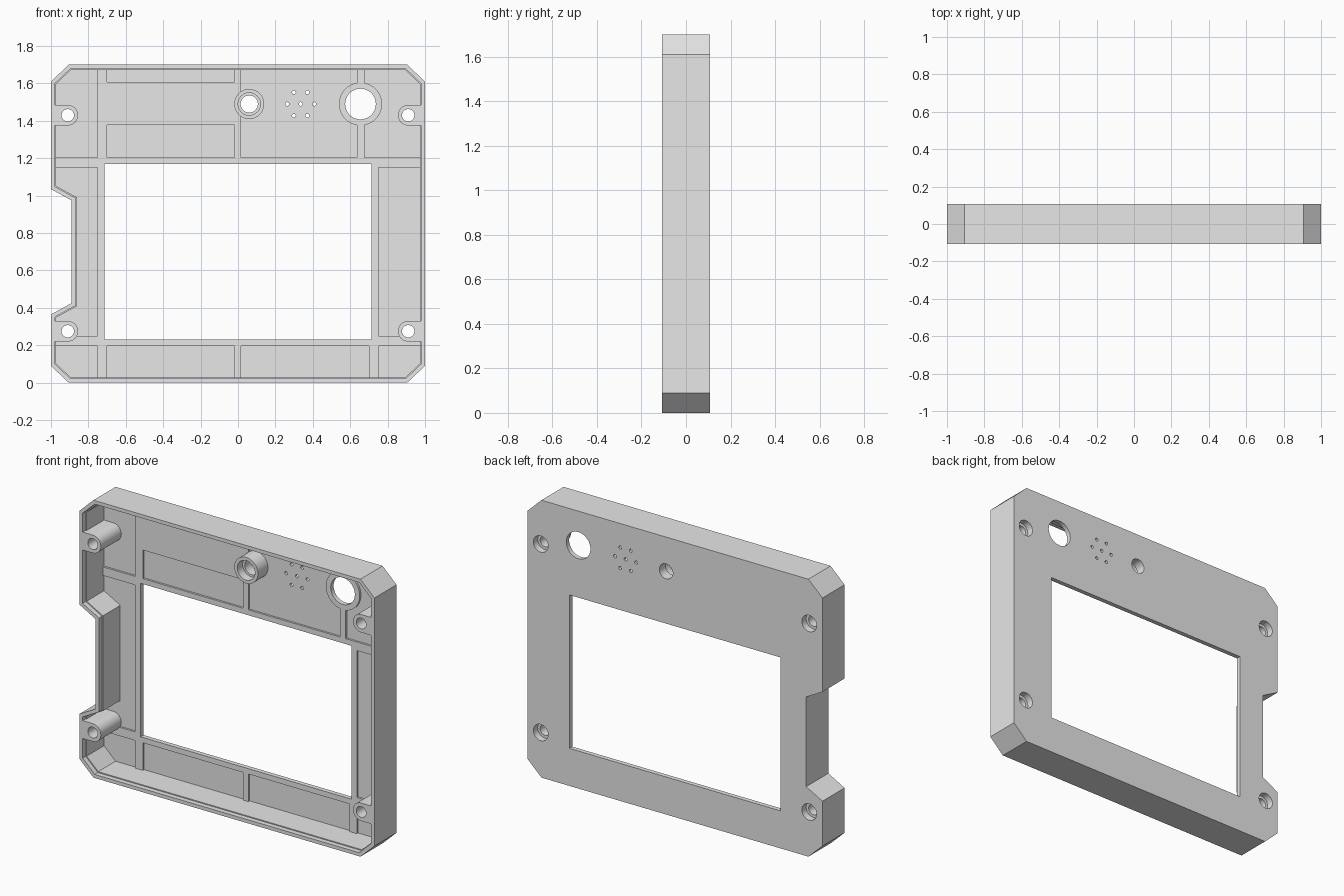
import bpy, bmesh
from math import cos, sin, pi, radians
from mathutils import Vector

cube = bpy.data.objects.get("Cube")
if cube:
    bpy.data.objects.remove(cube, do_unlink=True)

FRONT, BACK = -0.107, 0.107
FLOOR, RIB = 0.091, 0.079      # plate inner face, rib top
SINK = 0.099                   # depth that added parts reach into the plate
SEGMENTS = 40

grey = bpy.data.materials.new("light_grey_plastic")
grey.use_nodes = True
grey.diffuse_color = (0.8, 0.8, 0.8, 1)
grey.node_tree.nodes["Principled BSDF"].inputs["Base Color"].default_value = (0.8, 0.8, 0.8, 1)


def prism(name, points, y0, y1):
    """Extrude an x/z polygon from y0 to y1."""
    bm = bmesh.new()
    face = bm.faces.new([bm.verts.new((x, y0, z)) for x, z in points])
    ext = bmesh.ops.extrude_face_region(bm, geom=[face])
    bmesh.ops.translate(bm, vec=(0, y1 - y0, 0),
                        verts=[v for v in ext["geom"] if isinstance(v, bmesh.types.BMVert)])
    bmesh.ops.recalc_face_normals(bm, faces=bm.faces)
    mesh = bpy.data.meshes.new(name)
    bm.to_mesh(mesh)
    bm.free()
    mesh.materials.append(grey)
    obj = bpy.data.objects.new(name, mesh)
    bpy.context.collection.objects.link(obj)
    return obj


def box(name, x0, x1, z0, z1, y0, y1):
    return prism(name, [(x0, z0), (x1, z0), (x1, z1), (x0, z1)], y0, y1)


def disc(name, x, z, r, y0, y1, n=SEGMENTS):
    return prism(name, [(x + r * cos(2 * pi * i / n), z + r * sin(2 * pi * i / n))
                        for i in range(n)], y0, y1)


def inset(points, d):
    """Offset a counter-clockwise polygon inward."""
    pts = [Vector(p) for p in points]
    result = []
    for i, p in enumerate(pts):
        a = (p - pts[i - 1]).normalized()
        b = (pts[(i + 1) % len(pts)] - p).normalized()
        n1, n2 = Vector((-a.y, a.x)), Vector((-b.y, b.x))
        result.append(tuple(p + (n1 + n2) * d / (1 + n1.dot(n2))))
    return result


def combine(target, tool, operation):
    """Apply a boolean and remove the tool object."""
    mod = target.modifiers.new("bool", "BOOLEAN")
    mod.operation, mod.solver, mod.object = operation, "EXACT", tool
    deps = bpy.context.evaluated_depsgraph_get()
    mesh = bpy.data.meshes.new_from_object(target.evaluated_get(deps))
    target.modifiers.clear()
    target.data = mesh
    bpy.data.objects.remove(tool, do_unlink=True)


def add(tool):
    combine(housing, tool, "UNION")


def cut(tool):
    combine(housing, tool, "DIFFERENCE")


# Outer shell: chamfered corners and a notch in the -x side
outline = [(-0.905, 0), (0.905, 0), (1, 0.09), (1, 1.61), (0.905, 1.7), (-0.905, 1.7),
           (-1, 1.61), (-1, 1.035), (-0.89, 0.975), (-0.89, 0.425), (-1, 0.365), (-1, 0.09)]
housing = prism("bezel_housing", outline, FRONT, BACK)
cut(prism("cavity", inset(outline, 0.028), FRONT - 0.1, FLOOR))
cut(prism("front_rabbet", inset(outline, 0.022), FRONT - 0.1, FRONT + 0.03))

# Stiffening ribs and the raised pad on the plate: x0, x1, z0, z1
ribs = [
    (-0.985, 0.985, 1.15, 1.203), (-0.985, 0.985, 0.197, 0.25),
    (-0.752, -0.7, 0.015, 1.685), (0.7, 0.75, 0.015, 1.19),
    (-0.02, 0.015, 0.015, 0.21), (-0.02, 0.015, 1.19, 1.685),
    (-0.73, 0.0, 1.378, 1.608), (0.637, 0.675, 1.19, 1.685),
]
for r in ribs:
    add(box("rib", *r, RIB, SINK))

# Large round opening ring and the button boss
RING, BUTTON, HOLE_Z = 0.655, 0.06, 1.49
add(disc("opening_ring", RING, HOLE_Z, 0.115, RIB, SINK))
add(disc("button_boss", BUTTON, HOLE_Z, 0.08, -0.007, SINK))

# Screw bosses joined to the side walls
screws = [(side, z) for side in (-1, 1) for z in (0.275, 1.43)]
for side, z in screws:
    x = 0.91 * side
    half = [(0.99, -0.055), (0.99, 0.055)]
    arc = [(0.91 - 0.055 * sin(pi * i / 20), 0.055 * cos(pi * i / 20)) for i in range(21)]
    points = [(side * px, z + pz) for px, pz in half + arc]
    add(prism("screw_boss", points, FRONT, SINK))

# Window and round openings
cut(box("window", -0.715, 0.715, 0.23, 1.17, 0.0, 0.2))
cut(disc("large_opening", RING, HOLE_Z, 0.082, 0.0, 0.2))
cut(disc("button_hole", BUTTON, HOLE_Z, 0.046, -0.1, 0.2))
cut(disc("button_counterbore", BUTTON, HOLE_Z, 0.06, -0.1, 0.045))
for side, z in screws:
    cut(disc("screw_hole", 0.91 * side, z, 0.033, -0.2, 0.2))
    cut(disc("screw_counterbore", 0.91 * side, z, 0.05, 0.065, 0.2))

# Speaker grille: one centre hole with six around it
cut(disc("speaker_hole", 0.335, HOLE_Z, 0.01, 0.0, 0.2, 16))
for k in range(6):
    a = k * pi / 3
    cut(disc("speaker_hole", 0.335 + 0.072 * cos(a), HOLE_Z + 0.072 * sin(a),
             0.01, 0.0, 0.2, 16))

# Smooth the round walls, keep edges crisp
bpy.ops.object.select_all(action="DESELECT")
housing.select_set(True)
bpy.context.view_layer.objects.active = housing
bpy.ops.object.shade_smooth_by_angle(angle=radians(25))
